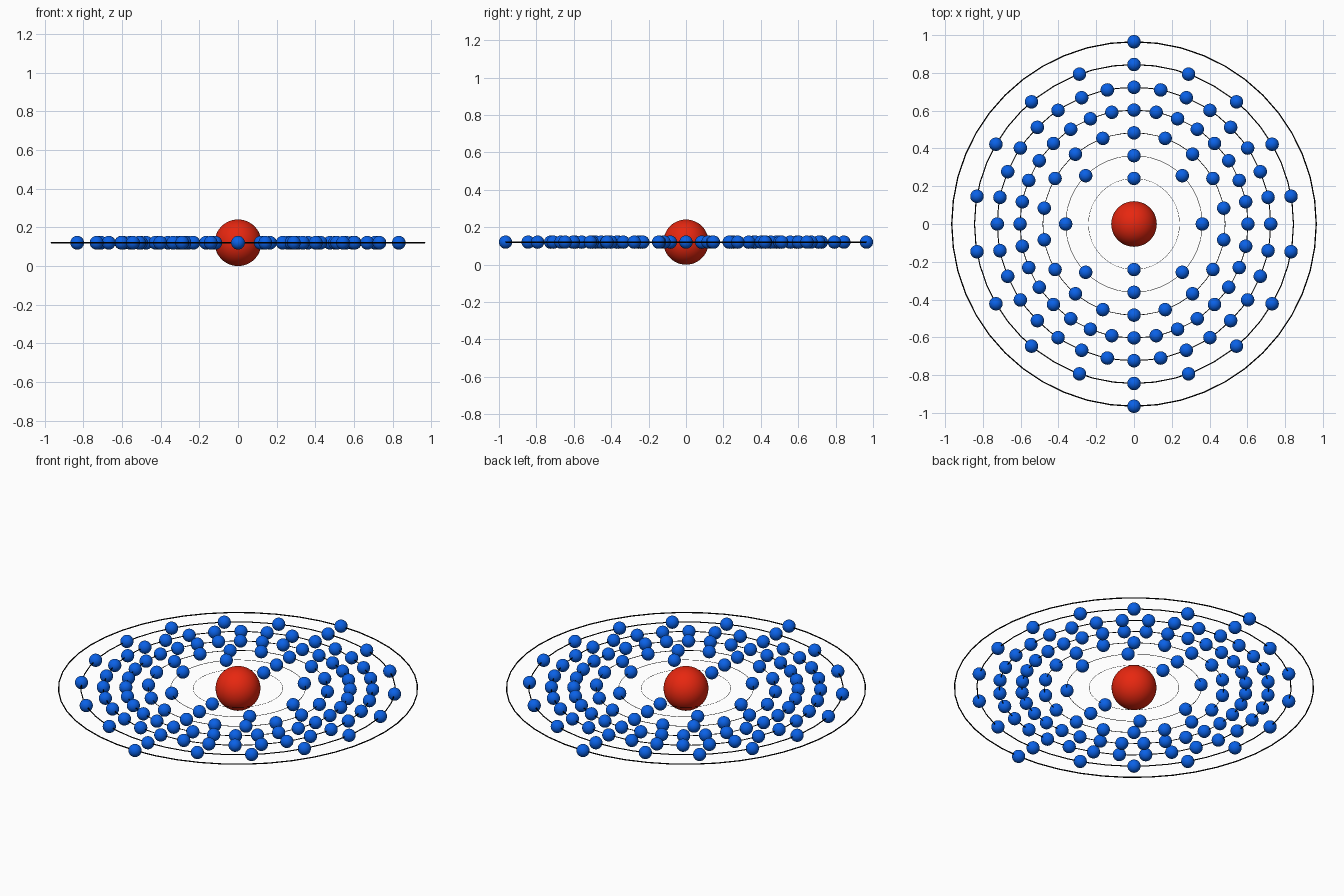
import bpy
from math import sin, cos, tau

if "Cube" in bpy.data.objects:
    bpy.data.objects.remove(bpy.data.objects["Cube"])

STEP = 0.1206                       # shell spacing, also the nucleus radius
ELECTRON_R = 0.0355
SHELLS = [2, 8, 18, 32, 32, 18, 2]  # electrons per shell, inside out
Z = STEP                            # height of the orbit plane


def material(name, color):
    m = bpy.data.materials.new(name)
    m.diffuse_color = (*color, 1)
    m.use_nodes = True
    m.node_tree.nodes["Principled BSDF"].inputs["Base Color"].default_value = m.diffuse_color
    return m


def finish(name, mat):
    ob = bpy.context.object
    ob.name = name
    bpy.ops.object.shade_smooth()
    ob.data.materials.append(mat)
    return ob


red = material("nucleus_red", (0.8, 0.02, 0.005))
blue = material("electron_blue", (0.003, 0.12, 0.8))
black = material("orbit_black", (0.0, 0.0, 0.0))

# Nucleus
bpy.ops.mesh.primitive_uv_sphere_add(segments=48, ring_count=24, radius=STEP, location=(0, 0, Z))
finish("nucleus", red)

# Shared electron mesh
bpy.ops.mesh.primitive_uv_sphere_add(segments=32, ring_count=16, radius=ELECTRON_R)
proto = finish("electron", blue)
electron_mesh = proto.data
bpy.data.objects.remove(proto)

for i, count in enumerate(SHELLS):
    r = STEP * (i + 2)

    # Orbit ring, wire thickness grows with the radius
    bpy.ops.mesh.primitive_torus_add(major_segments=48, minor_segments=8, major_radius=r,
                                     minor_radius=r * 0.0035, location=(0, 0, Z))
    finish(f"orbit_{i + 1}", black)

    # Electrons evenly spaced, starting at the back
    for k in range(count):
        a = tau * k / count
        e = bpy.data.objects.new(f"electron_{i + 1}_{k + 1}", electron_mesh)
        e.location = (r * sin(a), r * cos(a), Z)
        bpy.context.collection.objects.link(e)
